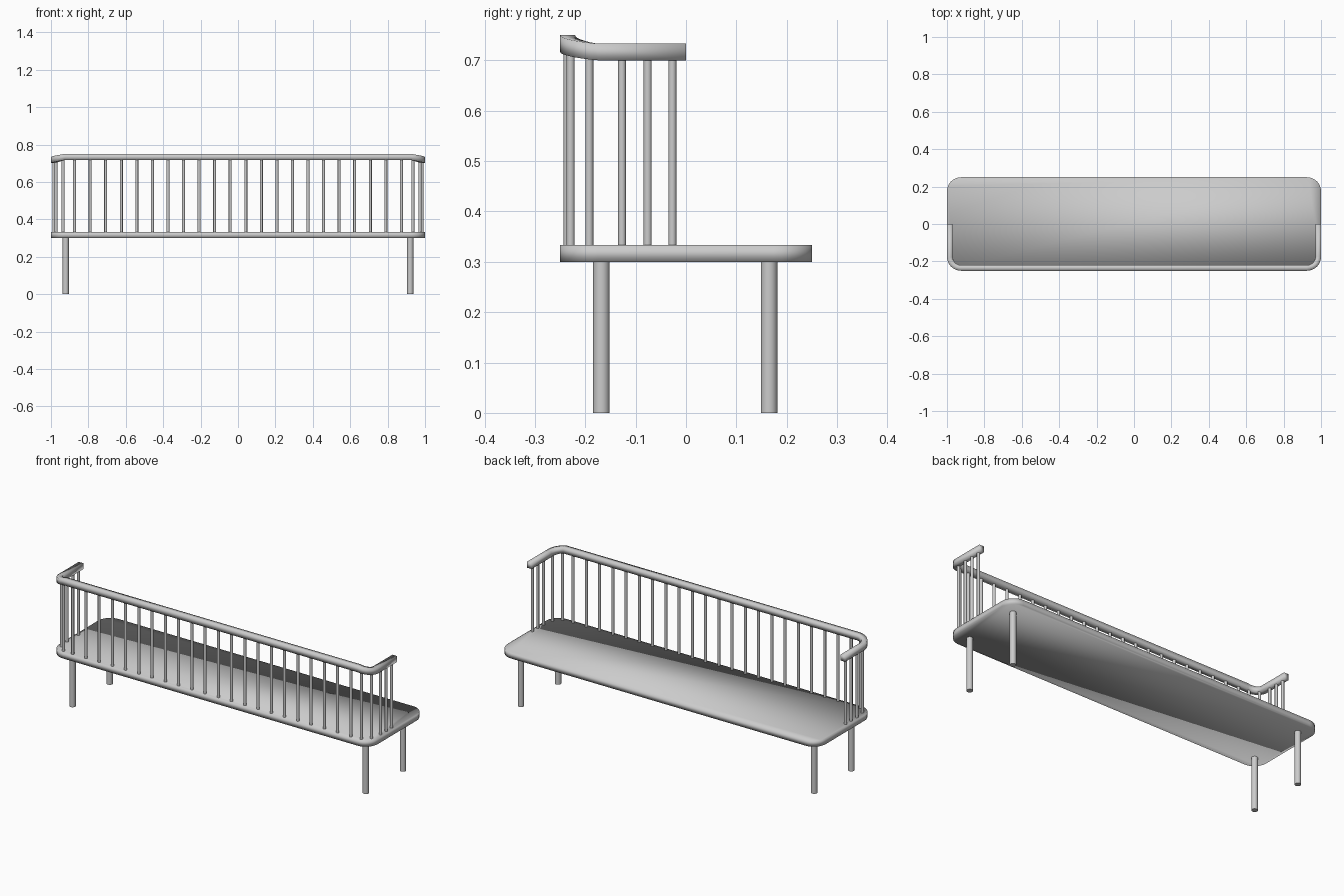
import bpy, bmesh, math

if "Cube" in bpy.data.objects:
    bpy.data.objects.remove(bpy.data.objects["Cube"])

R = 0.075            # plan corner radius
CX, CY = 1 - R, 0.25 - R
N = 8                # segments per corner


def finish(name, bm, by_angle):
    bmesh.ops.recalc_face_normals(bm, faces=bm.faces)
    me = bpy.data.meshes.new(name)
    bm.to_mesh(me)
    bm.free()
    ob = bpy.data.objects.new(name, me)
    bpy.context.collection.objects.link(ob)
    bpy.ops.object.select_all(action='DESELECT')
    ob.select_set(True)
    bpy.context.view_layer.objects.active = ob
    if by_angle:
        bpy.ops.object.shade_smooth_by_angle(angle=math.radians(40))
    else:
        bpy.ops.object.shade_smooth()
    return ob


def rod(name, x, y, z0, z1, r, sides=16):
    bm = bmesh.new()
    rings = []
    for z in (z0, z1):
        rings.append([bm.verts.new((x + r * math.cos(2 * math.pi * i / sides),
                                    y + r * math.sin(2 * math.pi * i / sides), z))
                      for i in range(sides)])
    for i in range(sides):
        j = (i + 1) % sides
        bm.faces.new((rings[0][i], rings[0][j], rings[1][j], rings[1][i]))
    bm.faces.new(rings[0][::-1])
    bm.faces.new(rings[1])
    finish(name, bm, True)


# Seat: thin slab with rounded plan corners, softly shaded edge
bm = bmesh.new()
outline = []
for k, (sx, sy) in enumerate(((1, 1), (-1, 1), (-1, -1), (1, -1))):
    for i in range(N + 1):
        a = math.pi / 2 * (k + i / N)
        outline.append((sx * CX + R * math.cos(a), sy * CY + R * math.sin(a)))
base = bm.faces.new([bm.verts.new((x, y, 0.30)) for x, y in outline])
ext = bmesh.ops.extrude_face_region(bm, geom=[base])
bmesh.ops.translate(bm, vec=(0, 0, 0.033),
                    verts=[g for g in ext['geom'] if isinstance(g, bmesh.types.BMVert)])
finish("seat", bm, False)

# Rail: rectangular section swept round the back, rising through each corner
ARM, BACK, W, H = 0.70, 0.717, 0.030, 0.033
half = [(1, 0, 0.0, ARM)]                      # (nx, ny, y of arm end, z)
stations = [((1.0, 0.0), (1 - W, 0.0), ARM)]   # outer xy, inner xy, bottom z
for i in range(N + 1):
    t = i / N
    a = -math.pi / 2 * t
    c, s = math.cos(a), math.sin(a)
    z = ARM + (BACK - ARM) * t ** 1.2
    stations.append(((CX + R * c, -CY + R * s),
                     (CX + (R - W) * c, -CY + (R - W) * s), z))
stations += [((-o[0], o[1]), (-n[0], n[1]), z) for o, n, z in reversed(stations)]
bm = bmesh.new()
rings = [[bm.verts.new((*o, z)), bm.verts.new((*o, z + H)),
          bm.verts.new((*n, z + H)), bm.verts.new((*n, z))] for o, n, z in stations]
for p, q in zip(rings, rings[1:]):
    for i in range(4):
        j = (i + 1) % 4
        bm.faces.new((p[i], p[j], q[j], q[i]))
bm.faces.new(rings[0])
bm.faces.new(rings[-1])
finish("top_rail", bm, False)

# Spindles: even row along the back, then corner and arm spindles on both ends
spots = [(0.0416 + 0.0832 * k, -0.235, 0.722) for k in range(11)]
spots += [(0.935, -0.229, 0.718), (0.973, -0.192, 0.706)]
spots += [(0.984, y, 0.705) for y in (-0.127, -0.076, -0.027)]
for x, y, top in spots:
    for side, s in (("right", 1), ("left", -1)):
        rod("spindle_" + side, s * x, y, 0.325, top, 0.008, 12)

# Legs
for sx in (-1, 1):
    for label, y in (("front", -0.168), ("back", 0.165)):
        rod(label + "_leg", sx * 0.921, y, 0.0, 0.302, 0.0165, 20)
